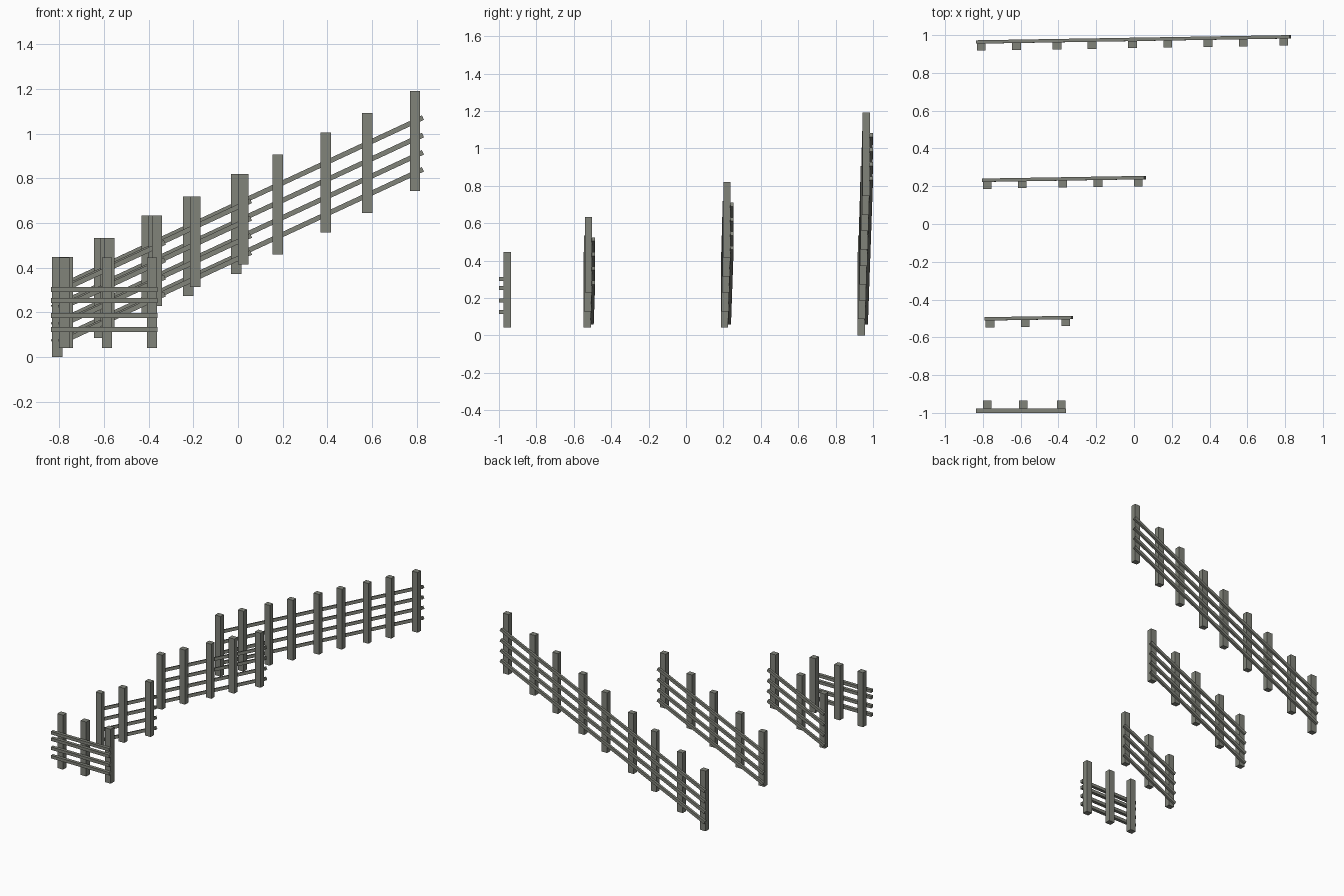
import bpy
from mathutils import Vector, Matrix

if "Cube" in bpy.data.objects:
    bpy.data.objects.remove(bpy.data.objects["Cube"])

wood = bpy.data.materials.new("weathered grey wood")
wood.diffuse_color = (0.22, 0.228, 0.195, 1)
wood.use_nodes = True
wood.node_tree.nodes["Principled BSDF"].inputs["Base Color"].default_value = wood.diffuse_color


def bar(name, a, b, width, depth):
    """Box running from a to b; depth lies along y."""
    a, b = Vector(a), Vector(b)
    axis = (b - a).normalized()
    side = Vector((0, 1, 0))
    side = (side - axis * side.dot(axis)).normalized()
    third = axis.cross(side)
    bpy.ops.mesh.primitive_cube_add(size=1)
    ob = bpy.context.object
    ob.name = name
    rot = Matrix((third, side, axis)).transposed().to_4x4()
    scale = Matrix.Diagonal((width, depth, (b - a).length, 1))
    ob.data.transform(Matrix.Translation((a + b) / 2) @ rot @ scale)
    ob.data.materials.append(wood)
    return ob


POST_W, POST_D = 0.046, 0.039
SLOPE, DRIFT = 0.465, 0.0165           # rise and y drift per unit of x
RAIL_Z = (0.08, 0.156, 0.233, 0.311)   # rail heights at the first post


def sloped_fence(name, x0, count, post_y, rail_y, foot):
    # posts at alternating spacing, following the slope
    x = x0
    for i in range(count):
        dx = x - x0
        z, y = SLOPE * dx, post_y + DRIFT * dx
        bar(f"{name}_post", (x, y, z + foot), (x, y, z + 0.447), POST_W, POST_D)
        last = dx
        x += 0.186 if i % 2 == 0 else 0.214
    # rails overhang the end posts a little
    for h in RAIL_Z:
        ends = [(x0 + d, rail_y + DRIFT * d, h + SLOPE * d)
                for d in (-0.024, last + 0.035)]
        bar(f"{name}_rail", *ends, 0.022, 0.018)


sloped_fence("long_fence", -0.808, 9, 0.937, 0.964, 0.0)
sloped_fence("middle_fence", -0.777, 5, 0.206, 0.232, 0.042)
sloped_fence("short_fence", -0.762, 3, -0.528, -0.502, 0.042)

# level fence at the front, rails on the outer side
for x in (-0.777, -0.586, -0.385):
    bar("level_fence_post", (x, -0.956, 0.042), (x, -0.956, 0.446), POST_W, 0.042)
for z in (0.124, 0.187, 0.254, 0.302):
    bar("level_fence_rail", (-0.837, -0.988, z), (-0.359, -0.988, z), 0.022, 0.024)
